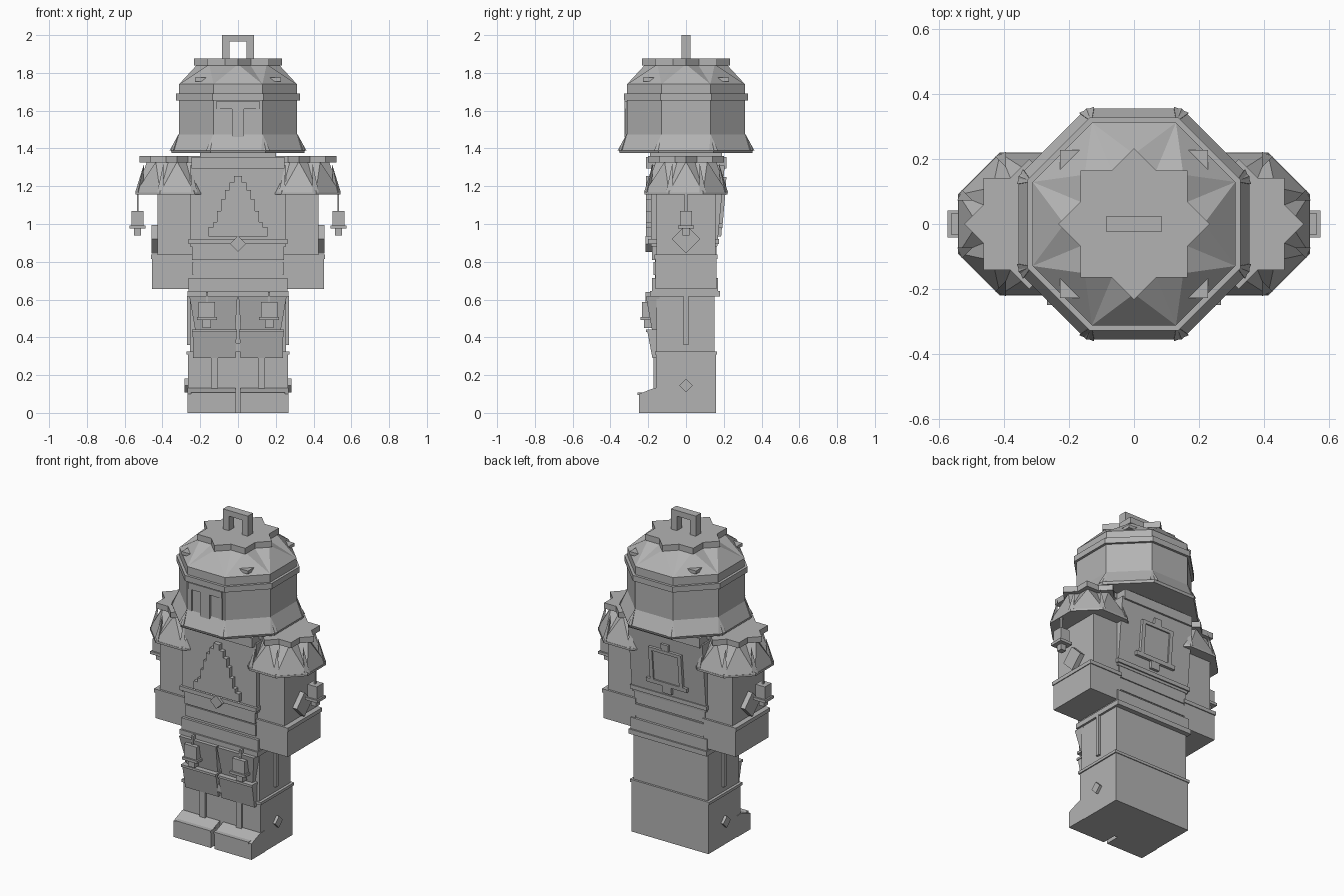
import bpy, bmesh, math
from math import sin, cos, pi, radians

if "Cube" in bpy.data.objects:
    bpy.data.objects.remove(bpy.data.objects["Cube"])

GREY = (0.45, 0.45, 0.45, 1)
mat = bpy.data.materials.new("stone grey")
mat.use_nodes = True
mat.diffuse_color = GREY
mat.node_tree.nodes["Principled BSDF"].inputs["Base Color"].default_value = GREY


def finish(name, bm):
    bmesh.ops.recalc_face_normals(bm, faces=bm.faces)
    me = bpy.data.meshes.new(name)
    bm.to_mesh(me)
    bm.free()
    me.materials.append(mat)
    ob = bpy.data.objects.new(name, me)
    bpy.context.collection.objects.link(ob)
    return ob


def loft(name, rings):
    """Join equal rings of points and cap both ends."""
    bm = bmesh.new()
    loops = [[bm.verts.new(p) for p in ring] for ring in rings]
    n = len(loops[0])
    for a, b in zip(loops, loops[1:]):
        for i in range(n):
            j = (i + 1) % n
            bm.faces.new((a[i], a[j], b[j], b[i]))
    bm.faces.new(loops[0])
    bm.faces.new(loops[-1])
    return finish(name, bm)


def rect(x0, x1, y0, y1, z):
    return [(x0, y0, z), (x1, y0, z), (x1, y1, z), (x0, y1, z)]


def box(name, x0, x1, y0, y1, z0, z1):
    return loft(name, [rect(x0, x1, y0, y1, z0), rect(x0, x1, y0, y1, z1)])


def pair(name, x0, x1, *rest):
    box("left_" + name, x0, x1, *rest)
    box("right_" + name, -x1, -x0, *rest)


def octagon(cx, apothem, z):
    r = apothem / cos(pi / 8)
    return [(cx + r * cos(pi / 8 + k * pi / 4), r * sin(pi / 8 + k * pi / 4), z) for k in range(8)]


def star(cx, r, z):
    """Eight-pointed star made by two crossed squares."""
    inner = r * cos(pi / 4) / cos(pi / 8)
    return [(cx + q * cos(k * pi / 8), q * sin(k * pi / 8), z)
            for k in range(16) for q in [inner if k % 2 else r]]


def star_roof(name, cx, ap, z0, r, z1):
    """Faceted roof running from an octagon up to a star."""
    bm = bmesh.new()
    o = [bm.verts.new(p) for p in octagon(cx, ap, z0)]
    s = [bm.verts.new(p) for p in star(cx, r, z1)]
    for k in range(8):
        tip, notch, nxt = s[2 * k], s[2 * k + 1], s[(2 * k + 2) % 16]
        bm.faces.new((o[k - 1], o[k], tip))
        bm.faces.new((o[k], notch, tip))
        bm.faces.new((o[k], nxt, notch))
    bm.faces.new(o)
    bm.faces.new(s)
    return finish(name, bm)


def corner_spikes(name, cx, ap0, z0, ap1, z1, w):
    """Thin pointed ridges over the eight corners of a flared skirt."""
    bm = bmesh.new()
    for (x0, y0, _), (x1, y1, _) in zip(octagon(cx, ap0, z0), octagon(cx, ap1, z1)):
        a = math.atan2(y0, x0 - cx)
        tx, ty = -sin(a) * w, cos(a) * w
        back = ((x0 - cx) * 0.85 + cx, y0 * 0.85)
        v = [bm.verts.new(p) for p in (
            (x0 + tx, y0 + ty, z0), (x0 - tx, y0 - ty, z0), (back[0], back[1], z0), (x1, y1, z1))]
        for f in ((0, 1, 2), (0, 1, 3), (1, 2, 3), (0, 2, 3)):
            bm.faces.new([v[i] for i in f])
    finish(name, bm)


def plate(name, pts, y0, y1):
    """Extrude a front outline of (x, z) points along y."""
    return loft(name, [[(x, y, z) for x, z in pts] for y in (y0, y1)])


def diamond(z, h):
    return [(-h, z), (0, z - h), (h, z), (0, z + h)]


def side_diamonds(name, z, h, x0, x1):
    for side, s in (("left_", 1), ("right_", -1)):
        loft(side + name, [[(s * x, y, zz) for y, zz in diamond(z, h)] for x in (x0, x1)])


# Helmet
loft("helmet_wall", [octagon(0, a, z) for a, z in (
    (0.35, 1.375), (0.355, 1.39), (0.313, 1.475), (0.313, 1.66))])
corner_spikes("helmet_spikes", 0, 0.352, 1.39, 0.315, 1.475, 0.025)
loft("helmet_rim", [octagon(0, 0.328, z) for z in (1.655, 1.69)])
loft("helmet_upper_band", [octagon(0, 0.312, z) for z in (1.68, 1.74)])
star_roof("helmet_dome", 0, 0.312, 1.74, 0.215, 1.845)
box("dome_corner_spurs", -0.228, 0.228, -0.228, 0.228, 1.755, 1.775)
loft("helmet_star", [star(0, 0.233, z) for z in (1.838, 1.875)])
plate("helmet_handle", [(-0.085, 1.87), (-0.085, 2), (0.085, 2), (0.085, 1.87),
                        (0.045, 1.87), (0.045, 1.965), (-0.045, 1.965), (-0.045, 1.87)], -0.025, 0.025)

# Face guard
box("visor_brow", -0.115, 0.115, -0.325, -0.3, 1.61, 1.65)
box("visor_nose", -0.032, 0.032, -0.325, -0.3, 1.46, 1.62)
pair("visor_edge", 0.095, 0.115, -0.319, -0.3, 1.475, 1.62)

# Neck and torso
box("neck", -0.2, 0.2, -0.19, 0.19, 1.3, 1.385)
loft("torso", [rect(-0.255, 0.255, -0.185, 0.165, 0.88), rect(-0.255, 0.255, -0.185, 0.205, 1.31)])
box("collar", -0.245, 0.245, -0.212, 0.215, 1.295, 1.355)
box("chest_lower_band", -0.263, 0.263, -0.2, 0.175, 0.895, 0.92)
box("abdomen", -0.235, 0.235, -0.165, 0.155, 0.7, 0.9)
box("abdomen_wrap", -0.243, 0.243, -0.18, 0.162, 0.81, 0.895)
box("sash", -0.24, 0.24, -0.172, 0.16, 0.73, 0.8)
box("hip_belt", -0.262, 0.262, -0.18, 0.17, 0.62, 0.715)
box("hip_belt_edge", -0.268, 0.268, -0.19, 0.18, 0.615, 0.645)
plate("buckle", diamond(0.895, 0.042), -0.215, -0.16)

# Stepped chest emblem
steps = [(0.155, 0.935), (0.155, 0.985), (0.13, 0.985), (0.13, 1.01), (0.11, 1.01), (0.11, 1.07),
         (0.09, 1.07), (0.09, 1.13), (0.07, 1.13), (0.07, 1.18), (0.045, 1.18), (0.045, 1.22),
         (0.02, 1.22), (0.02, 1.255)]
plate("chest_emblem", steps + [(-x, z) for x, z in reversed(steps)], -0.213, -0.18)

# Framed panel on the back
back_parts = [box("back_panel", -0.09, 0.09, 0.17, 0.203, 0.99, 1.2),
              box("back_frame_top", -0.11, 0.11, 0.17, 0.212, 1.19, 1.21),
              box("back_frame_bottom", -0.14, 0.14, 0.17, 0.212, 0.98, 1.005),
              box("back_top_tab", -0.025, 0.025, 0.17, 0.21, 1.205, 1.25),
              box("back_bottom_tab", -0.03, 0.03, 0.16, 0.21, 0.935, 0.985)]
for s in (-1, 1):
    back_parts.append(box("back_frame_side", s * 0.1 - 0.012, s * 0.1 + 0.012, 0.17, 0.212, 0.98, 1.21))
for ob in back_parts:
    for v in ob.data.vertices:
        v.co.y += (v.co.z - 1.2) * 0.09

# Arms
pair("arm", 0.2, 0.427, -0.155, 0.155, 0.8, 1.2)
pair("cuff", 0.235, 0.455, -0.162, 0.162, 0.655, 0.825)
pair("cuff_band", 0.23, 0.46, -0.168, 0.168, 0.815, 0.838)
side_diamonds("arm_diamond", 0.92, 0.075, 0.4, 0.457)

# Shoulder pads with hanging bells
for side, s in (("left_", 1), ("right_", -1)):
    cx = s * 0.322
    loft(side + "pad_edge", [octagon(cx, 0.22, z) for z in (1.155, 1.168)])
    star_roof(side + "shoulder_pad", cx, 0.218, 1.168, 0.16, 1.33)
    corner_spikes(side + "pad_spikes", cx, 0.215, 1.168, 0.175, 1.32, 0.018)
    loft(side + "pad_star", [star(cx, 0.2, z) for z in (1.325, 1.36)])
pair("bell_cord", 0.526, 0.536, -0.007, 0.007, 1.06, 1.165)
pair("bell_body", 0.5, 0.564, -0.032, 0.032, 0.985, 1.07)
pair("bell_rim", 0.49, 0.574, -0.042, 0.042, 0.975, 0.992)
pair("bell_clapper", 0.514, 0.55, -0.018, 0.018, 0.938, 0.98)

# Legs
box("upper_legs", -0.255, 0.255, -0.155, 0.15, 0.3, 0.64)
box("lower_legs", -0.265, 0.265, -0.158, 0.158, 0, 0.315)
box("leg_band", -0.272, 0.272, -0.165, 0.163, 0.308, 0.325)
pair("thigh_strip", 0.24, 0.27, -0.012, 0.012, 0.36, 0.62)
side_diamonds("ankle_diamond", 0.145, 0.036, 0.25, 0.282)

# Skirt flaps, knee guards, shin strips and shoes
for side, s in (("left_", 1), ("right_", -1)):
    loft(side + "skirt_flap", [rect(*sorted((s * 0.015, s * 0.225)), -0.178, -0.14, 0.43),
                               rect(*sorted((s * 0.003, s * 0.257)), -0.212, -0.14, 0.615)])
    loft(side + "knee_guard", [rect(*sorted((s * 0.012, s * 0.238)), -0.178, -0.14, 0.29),
                               rect(*sorted((s * 0.008, s * 0.24)), -0.205, -0.14, 0.435)])
    loft(side + "shoe", [rect(*sorted((s * 0.012, s * 0.268)), y, -0.12, z)
                         for y, z in ((-0.25, 0), (-0.25, 0.1), (-0.165, 0.133))])
    box(side + "shoe_trim", *sorted((s * 0.01, s * 0.25)), -0.256, -0.2, 0.095, 0.108)
pair("knee_trim", 0.006, 0.244, -0.212, -0.15, 0.428, 0.442)
pair("shin_strip", 0.105, 0.143, -0.172, -0.15, 0.12, 0.3)
pair("hip_bell_cord", 0.158, 0.17, -0.215, -0.19, 0.58, 0.64)
pair("hip_bell", 0.122, 0.208, -0.232, -0.17, 0.505, 0.588)
pair("hip_bell_rim", 0.112, 0.216, -0.242, -0.165, 0.492, 0.508)
pair("hip_bell_clapper", 0.143, 0.188, -0.222, -0.18, 0.45, 0.495)
box("center_tassel", -0.014, 0.014, -0.185, -0.14, 0.325, 0.37)
